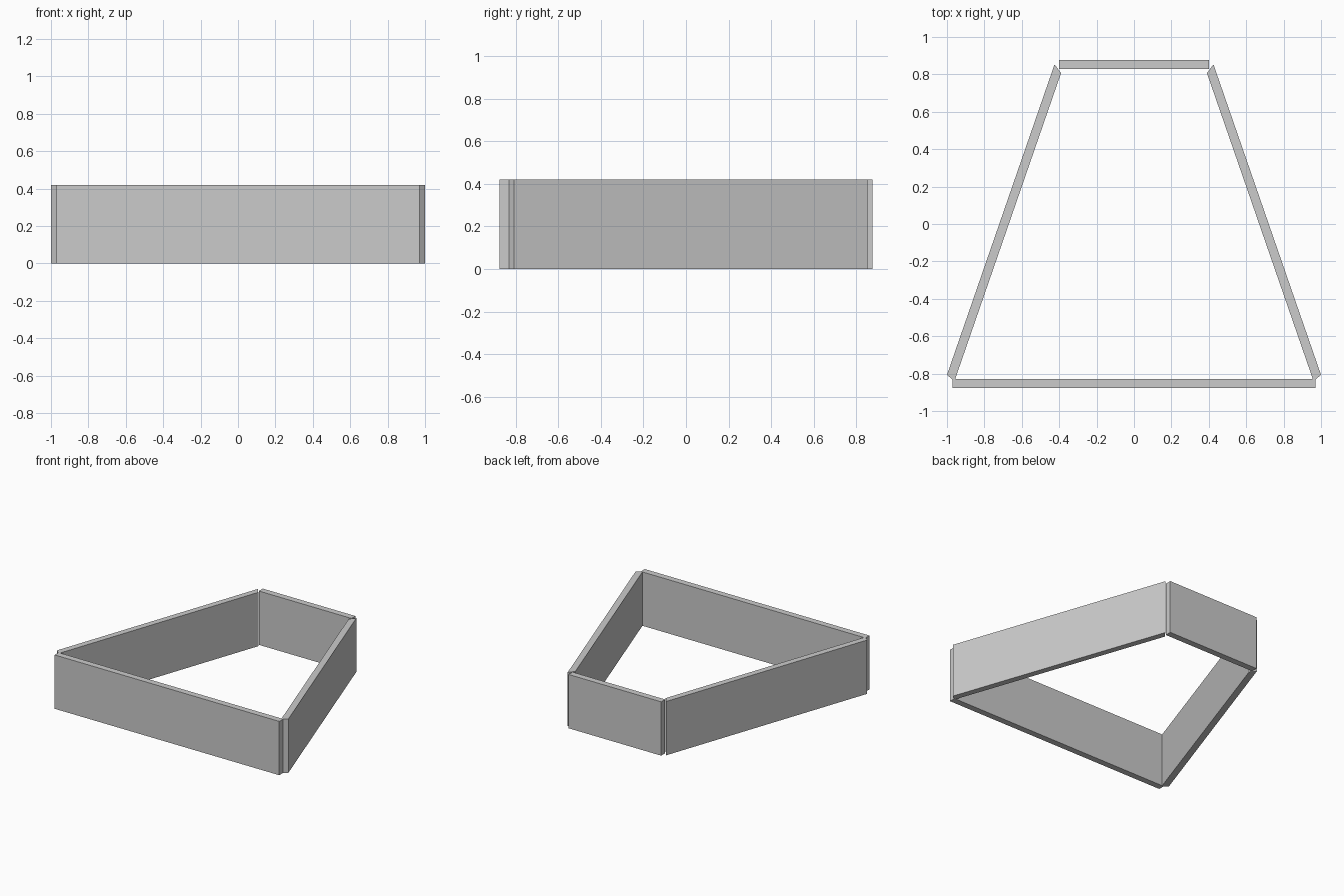
import bpy
import bmesh

HEIGHT = 0.42

cube = bpy.data.objects.get("Cube")
if cube:
    bpy.data.objects.remove(cube, do_unlink=True)

# Plain grey for every board
grey = bpy.data.materials.new("plain_grey")
grey.use_nodes = True
colour = (0.6, 0.6, 0.6, 1.0)
grey.diffuse_color = colour
grey.node_tree.nodes["Principled BSDF"].inputs["Base Color"].default_value = colour


def board(name, outline):
    """Stand a board upright on its counter-clockwise plan outline."""
    bm = bmesh.new()
    base = bm.faces.new([bm.verts.new((x, y, 0)) for x, y in outline])
    raised = bmesh.ops.extrude_face_region(bm, geom=[base], use_keep_orig=True)["geom"]
    top = [v for v in raised if isinstance(v, bmesh.types.BMVert)]
    bmesh.ops.translate(bm, verts=top, vec=(0, 0, HEIGHT))
    bmesh.ops.recalc_face_normals(bm, faces=bm.faces)
    mesh = bpy.data.meshes.new(name)
    bm.to_mesh(mesh)
    bm.free()
    mesh.materials.append(grey)
    obj = bpy.data.objects.new(name, mesh)
    bpy.context.collection.objects.link(obj)


def straight(name, half, y0, y1):
    board(name, [(-half, y0), (half, y0), (half, y1), (-half, y1)])


# Long front board and short back board
straight("front_board", 0.97, -0.877, -0.828)
straight("back_board", 0.4, 0.828, 0.877)

# Slanted side boards with mitred ends, mirrored left to right
side = [(0.96, -0.84), (1.0, -0.807), (0.425, 0.853), (0.39, 0.807)]
board("left_board", side)
board("right_board", [(-x, y) for x, y in reversed(side)])
